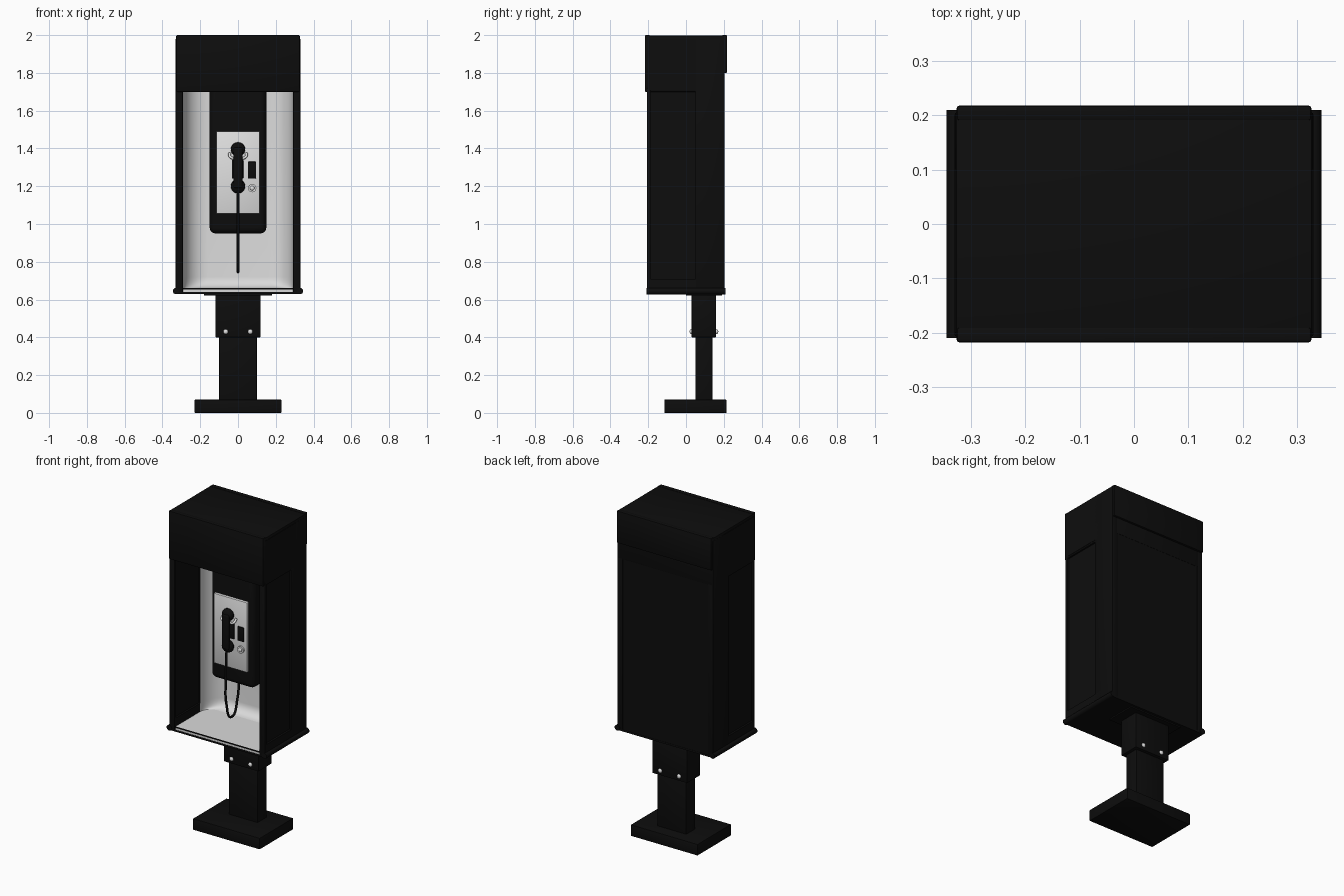
import bpy, bmesh, math
from mathutils import Vector

if "Cube" in bpy.data.objects:
    bpy.data.objects.remove(bpy.data.objects["Cube"])


def material(name, r, g, b):
    m = bpy.data.materials.new(name)
    m.diffuse_color = (r, g, b, 1)
    m.use_nodes = True
    m.node_tree.nodes["Principled BSDF"].inputs["Base Color"].default_value = m.diffuse_color
    return m


BLACK = material("black_paint", 0.004, 0.004, 0.004)
LINER = material("light_grey_liner", 0.70, 0.70, 0.70)
STEEL = material("brushed_steel", 0.75, 0.75, 0.75)


def finish(bm, name, mat, smooth=True):
    me = bpy.data.meshes.new(name)
    bm.to_mesh(me)
    bm.free()
    ob = bpy.data.objects.new(name, me)
    bpy.context.collection.objects.link(ob)
    me.materials.append(mat)
    if smooth:
        bpy.ops.object.select_all(action='DESELECT')
        ob.select_set(True)
        bpy.context.view_layer.objects.active = ob
        bpy.ops.object.shade_smooth_by_angle(angle=math.radians(35))
    return ob


def box(name, x, y, z, mat=BLACK, bevel=0.0, seg=2):
    """Box from (min, max) ranges, optionally with rounded edges."""
    bm = bmesh.new()
    bmesh.ops.create_cube(bm, size=1)
    for v in bm.verts:
        v.co = Vector([(r[0] + r[1]) / 2 + c * (r[1] - r[0])
                       for r, c in zip((x, y, z), v.co)])
    if bevel:
        bmesh.ops.bevel(bm, geom=bm.edges[:], offset=bevel, segments=seg,
                        profile=0.5, affect='EDGES')
    return finish(bm, name, mat, bevel > 0)


def ball(name, loc, scale, mat):
    bm = bmesh.new()
    bmesh.ops.create_uvsphere(bm, u_segments=24, v_segments=14, radius=1)
    for v in bm.verts:
        v.co = Vector([l + s * c for l, s, c in zip(loc, scale, v.co)])
    return finish(bm, name, mat)


def rod(name, loc, radius, depth, mat, seg=24):
    """Cylinder whose axis runs along y."""
    bm = bmesh.new()
    bmesh.ops.create_cone(bm, cap_ends=True, segments=seg, radius1=radius,
                          radius2=radius, depth=depth)
    for v in bm.verts:
        v.co = Vector((v.co.x, v.co.z, -v.co.y)) + Vector(loc)
    return finish(bm, name, mat)


def tube(name, pts, radius, mat):
    cu = bpy.data.curves.new(name, 'CURVE')
    cu.dimensions = '3D'
    cu.bevel_depth = radius
    cu.bevel_resolution = 3
    cu.use_fill_caps = True
    sp = cu.splines.new('BEZIER')
    sp.bezier_points.add(len(pts) - 1)
    for bp, p in zip(sp.bezier_points, pts):
        bp.co = p
        bp.handle_left_type = bp.handle_right_type = 'AUTO'
    ob = bpy.data.objects.new(name, cu)
    bpy.context.collection.objects.link(ob)
    cu.materials.append(mat)


# Pedestal: base slab, post, sleeve and mounting flange
box("base_plate", (-.23, .23), (-.115, .215), (0, .07), bevel=.003)
box("post", (-.10, .10), (.05, .14), (.06, .45), bevel=.004)
box("post_sleeve", (-.12, .12), (.03, .16), (.40, .64), bevel=.004)
box("mounting_flange", (-.18, .18), (.0, .19), (.622, .635))
for i, (x, y) in enumerate([(a, b) for a in (-.065, .065) for b in (.028, .162)]):
    ball(f"sleeve_bolt_{i}", (x, y, .43), (.013, .009, .013), STEEL)

# Cabinet floor, back and header
box("cabinet_floor", (-.325, .325), (-.205, .205), (.63, .641))
box("shelf", (-.29, .29), (-.203, .165), (.641, .66), LINER)
box("shelf_front_trim", (-.29, .29), (-.206, -.202), (.654, .661))
box("back_panel", (-.322, .322), (.178, .203), (.635, 1.82))
box("header_core", (-.328, .328), (-.205, .205), (1.70, 1.997), bevel=.004)
box("header_front_sign", (-.326, .326), (-.218, -.19), (1.70, 2.0), bevel=.005)
box("header_back_sign", (-.326, .326), (.19, .218), (1.80, 2.0), bevel=.005)

# Side walls: framed recessed window and a rounded rail at the bottom
for s, side in ((-1, "left"), (1, "right")):
    def X(a, b):
        return tuple(sorted((s * a, s * b)))
    box(f"{side}_window", X(.303, .318), (-.20, .06), (.65, 1.75))
    box(f"{side}_front_frame", X(.292, .33), (-.207, -.188), (.632, 1.72), bevel=.004)
    box(f"{side}_rear_frame", X(.292, .33), (.05, .205), (.632, 1.98), bevel=.004)
    box(f"{side}_bottom_frame", X(.292, .33), (-.20, .10), (.632, .71))
    box(f"{side}_top_frame", X(.292, .33), (-.20, .10), (1.71, 1.98))
    rod(f"{side}_bottom_rail", (s * .328, 0, .645), .017, .42, BLACK, 16)

# Curved liner: U-shaped plan with a rounded sweep into the shelf
bm = bmesh.new()
rings = []
R, N = .06, 6
levels = [(R * (1 - math.sin(t)), .66 + R * (1 - math.cos(t)))
          for t in [k * math.pi / 2 / N for k in range(N + 1)]] + [(0, 1.705)]
for inset, z in levels:
    rad, back = .13 - inset, .172 - inset
    half = [(-.29, .04)]
    for k in range(9):
        a = k * math.pi / 16
        half.append((-.29 + rad * (1 - math.cos(a)), back - rad * (1 - math.sin(a))))
    plan = half + [(-x, y) for x, y in reversed(half)]
    rings.append([bm.verts.new((x, y, z)) for x, y in plan])
for a, b in zip(rings, rings[1:]):
    for i in range(len(a) - 1):
        bm.faces.new((a[i], a[i + 1], b[i + 1], b[i]))
bm.normal_update()
for f in bm.faces:
    if f.normal.dot(Vector((0, 0, 1)) - f.calc_center_median() + Vector((0, 0, .2))) < 0:
        f.normal_flip()
finish(bm, "curved_liner", LINER)

# Telephone housing and steel faceplate
box("phone_housing", (-.15, .15), (-.06, .20), (.95, 1.78), bevel=.032, seg=5)
box("phone_faceplate", (-.115, .115), (-.076, -.04), (1.055, 1.49), STEEL, .004)
box("keypad", (-.032, .028), (-.081, -.07), (1.24, 1.34), BLACK, .003)
box("coin_panel", (.052, .096), (-.082, -.07), (1.24, 1.33), BLACK, .005)
rod("lock_ring", (.075, -.08, 1.19), .022, .012, STEEL)
ball("lock_button", (.075, -.086, 1.19), (.012, .006, .012), STEEL)
tube("cradle_hook", [(-.045, -.08, 1.375), (-.04, -.10, 1.355), (0, -.09, 1.345),
                     (.04, -.10, 1.355), (.045, -.08, 1.375)], .007, STEEL)

# Handset and cord
ball("earpiece", (0, -.10, 1.395), (.038, .026, .038), BLACK)
ball("mouthpiece", (0, -.10, 1.20), (.038, .026, .038), BLACK)
box("handset_grip", (-.024, .024), (-.132, -.104), (1.19, 1.405), BLACK, .010, 3)
tube("cord", [(0, -.112, 1.19), (0, -.12, 1.0), (0, -.115, .85), (0, -.06, .745),
              (0, -.005, .84), (0, .01, .97)], .007, BLACK)
